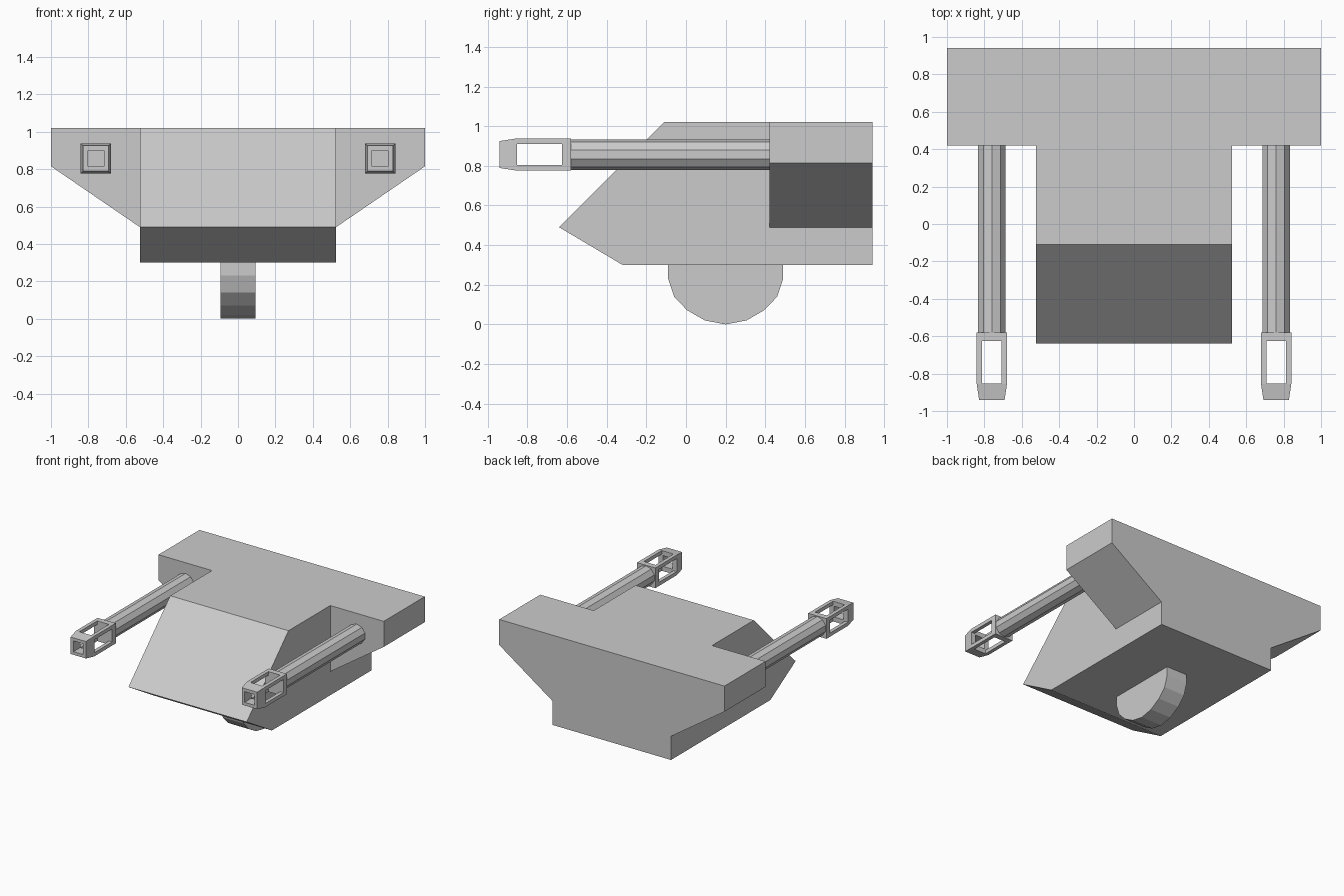
import bpy, bmesh, math
from mathutils import Vector, Matrix

if "Cube" in bpy.data.objects:
    bpy.data.objects.remove(bpy.data.objects["Cube"])

GUN_X, GUN_Z = 0.76, 0.857


def make_object(name, bm):
    bmesh.ops.recalc_face_normals(bm, faces=bm.faces[:])
    mesh = bpy.data.meshes.new(name)
    bm.to_mesh(mesh)
    bm.free()
    obj = bpy.data.objects.new(name, mesh)
    bpy.context.collection.objects.link(obj)
    return obj


def prism(profile, half_width):
    """Side profile (y, z) given thickness along x."""
    bm = bmesh.new()
    a = [bm.verts.new((-half_width, y, z)) for y, z in profile]
    b = [bm.verts.new((half_width, y, z)) for y, z in profile]
    bm.faces.new(a)
    bm.faces.new(b[::-1])
    n = len(profile)
    for i in range(n):
        j = (i + 1) % n
        bm.faces.new((a[i], b[i], b[j], a[j]))
    return bm


def loft_squares(sections, x, z):
    """Square sections (y, half size) joined along y."""
    bm = bmesh.new()
    rings = [[bm.verts.new((x + sx * h, y, z + sz * h))
              for sx, sz in ((-1, -1), (1, -1), (1, 1), (-1, 1))]
             for y, h in sections]
    for r, s in zip(rings, rings[1:]):
        for i in range(4):
            j = (i + 1) % 4
            bm.faces.new((r[i], r[j], s[j], s[i]))
    bm.faces.new(rings[0])
    bm.faces.new(rings[-1][::-1])
    bmesh.ops.recalc_face_normals(bm, faces=bm.faces[:])
    return bm


def mirror_x(obj):
    obj.modifiers.new("mirror", 'MIRROR').use_axis[0] = True


# Hull: wedge-nosed body with the rear side panels extruded into wings
bm = prism([(-0.64, 0.49), (-0.32, 0.30), (0.94, 0.30),
            (0.94, 1.02), (-0.11, 1.02)], 0.525)
for co, no in (((0, 0.42, 0), (0, 1, 0)), ((0, 0, 0.49), (0, 0, 1))):
    bmesh.ops.bisect_plane(bm, geom=bm.verts[:] + bm.edges[:] + bm.faces[:],
                           plane_co=co, plane_no=no)
bmesh.ops.recalc_face_normals(bm, faces=bm.faces[:])
panels = []
for f in bm.faces:
    c = f.calc_center_median()
    if abs(f.normal.x) > 0.9 and c.y > 0.42 and c.z > 0.49:
        panels.append(f)
for f in bmesh.ops.extrude_discrete_faces(bm, faces=panels)["faces"]:
    for v in f.verts:
        v.co.x = math.copysign(1.0, v.co.x)
        if v.co.z < 0.6:
            v.co.z = 0.815
bmesh.ops.dissolve_limit(bm, angle_limit=0.01,
                         verts=bm.verts[:], edges=bm.edges[:])
make_object("hull", bm)

# Rounded keel under the hull
half = [(0.29, 0.23), (0.26, 0.14), (0.195, 0.072), (0.105, 0.02)]
keel = ([(-0.09, 0.31)] + [(0.2 - d, z) for d, z in half] + [(0.2, 0.0)]
        + [(0.2 + d, z) for d, z in half[::-1]] + [(0.49, 0.31)])
make_object("keel", prism(keel, 0.093))

# Ten-sided gun barrels
bm = bmesh.new()
bmesh.ops.create_cone(bm, cap_ends=True, segments=10, radius1=0.077,
                      radius2=0.077, depth=1.03,
                      matrix=Matrix.Translation((GUN_X, -0.075, GUN_Z))
                      @ Matrix.Rotation(math.pi / 2, 4, 'X'))
mirror_x(make_object("gun_barrels", bm))

# Muzzle cages: tapered boxes hollowed by one cross-shaped cutter
cages = make_object("muzzle_cages", loft_squares(
    [(-0.58, 0.081), (-0.855, 0.081), (-0.94, 0.068)], GUN_X, GUN_Z))

bm = loft_squares([(-0.625, 0.052), (-0.853, 0.052),
                   (-0.853, 0.043), (-0.98, 0.043)], GUN_X, GUN_Z)
sides = [f for f in bm.faces if abs(f.normal.y) < 0.1
         and f.calc_center_median().y > -0.8]
for f in bmesh.ops.extrude_discrete_faces(bm, faces=sides)["faces"]:
    f.normal_update()
    offset = f.normal.copy() * 0.1
    for v in f.verts:
        v.co += offset
cutter = make_object("cage_cutter", bm)
cutter.hide_render = True
cutter.display_type = 'WIRE'

cut = cages.modifiers.new("windows", 'BOOLEAN')
cut.operation = 'DIFFERENCE'
cut.solver = 'EXACT'
cut.object = cutter
mirror_x(cages)
